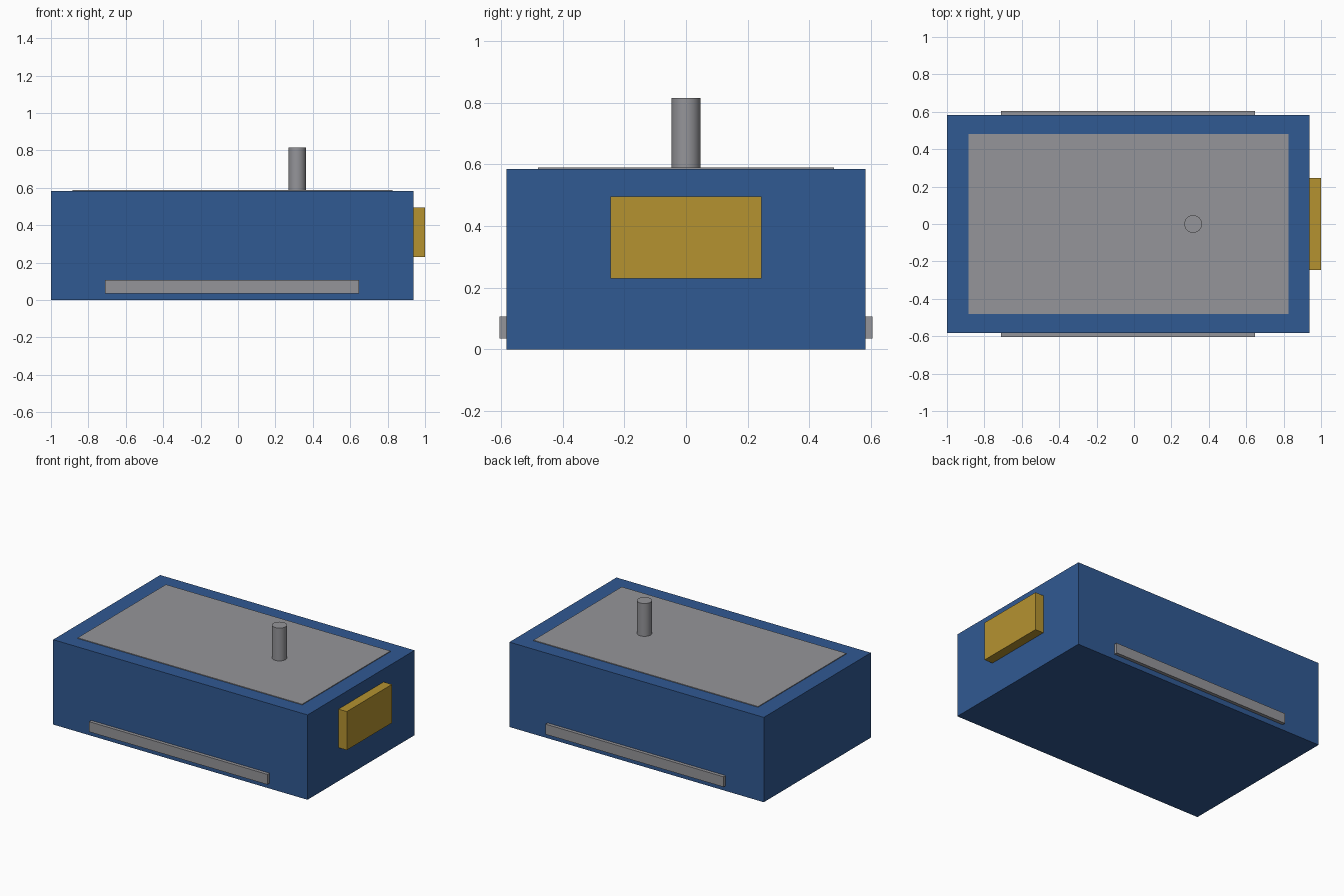
import bpy

if "Cube" in bpy.data.objects:
    bpy.data.objects.remove(bpy.data.objects["Cube"])


def material(name, rgb):
    m = bpy.data.materials.new(name)
    m.diffuse_color = (*rgb, 1.0)
    m.use_nodes = True
    m.node_tree.nodes["Principled BSDF"].inputs["Base Color"].default_value = m.diffuse_color
    return m


blue = material("blue", (0.03, 0.10, 0.29))
grey = material("grey", (0.30, 0.30, 0.32))
gold = material("gold", (0.46, 0.29, 0.03))


def box(name, x, y, z, mat):
    """Box from (min, max) ranges on each axis."""
    mid = [(r[0] + r[1]) / 2 for r in (x, y, z)]
    bpy.ops.mesh.primitive_cube_add(size=1, location=mid)
    ob = bpy.context.object
    ob.name = name
    ob.scale = [r[1] - r[0] for r in (x, y, z)]
    bpy.ops.object.transform_apply(location=False, rotation=False, scale=True)
    ob.data.materials.append(mat)
    return ob


# Main housing and thin top plate
box("housing", (-1.0, 0.937), (-0.582, 0.582), (0, 0.584), blue)
box("top_plate", (-0.885, 0.825), (-0.48, 0.48), (0.582, 0.589), grey)

# Connector block on the right end
box("connector_block", (0.93, 1.0), (-0.245, 0.245), (0.23, 0.495), gold)

# Mounting rails along both long sides
for side, name in ((-1, "front_rail"), (1, "back_rail")):
    ys = sorted((side * 0.575, side * 0.605))
    box(name, (-0.71, 0.647), ys, (0.036, 0.106), grey)

# Round post on top
bpy.ops.mesh.primitive_cylinder_add(vertices=48, radius=0.047, depth=0.232,
                                    location=(0.316, 0, 0.699))
post = bpy.context.object
post.name = "post"
post.data.materials.append(grey)
bpy.ops.object.shade_smooth_by_angle()
